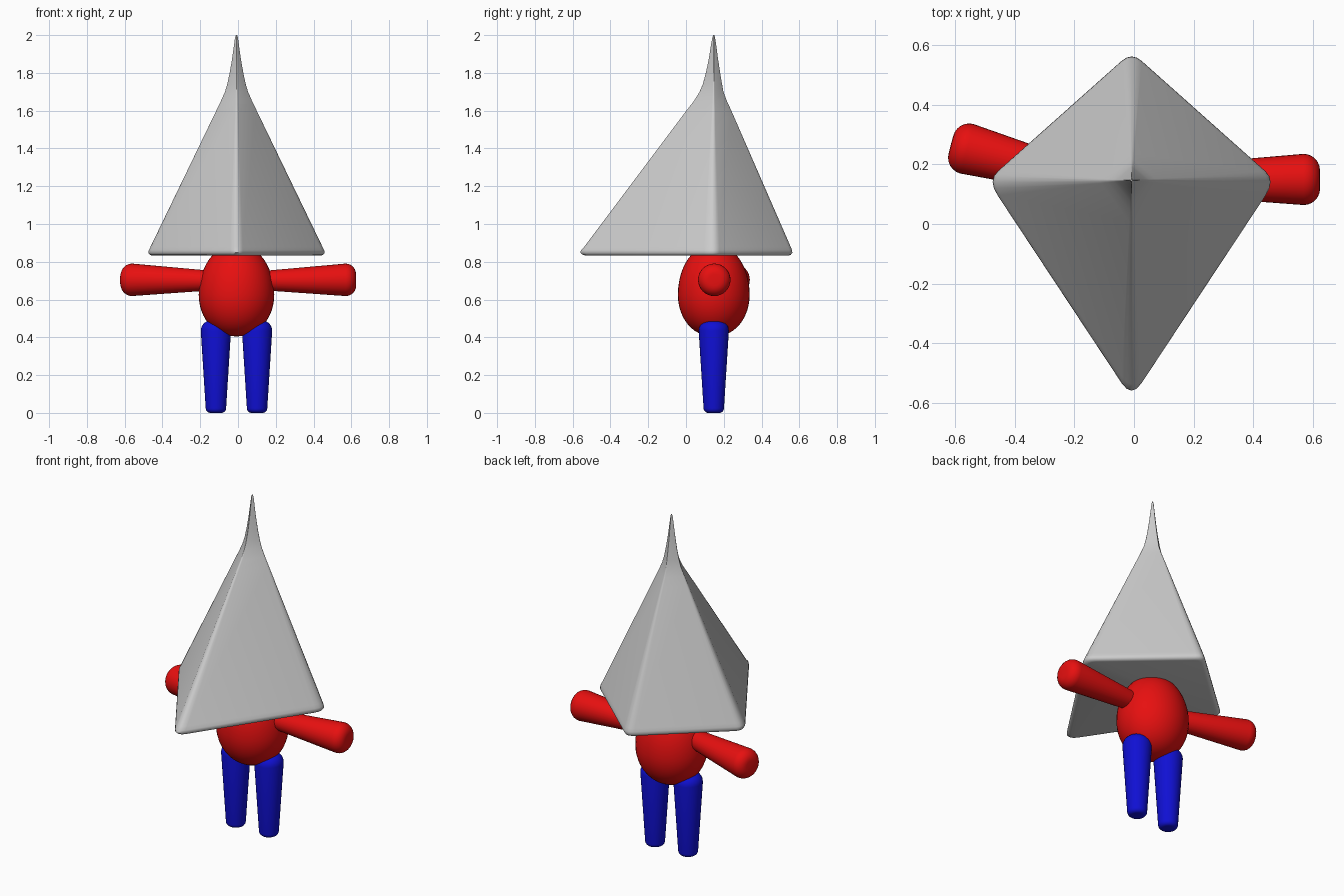
import bpy, bmesh, math
from mathutils import Vector

if "Cube" in bpy.data.objects:
    bpy.data.objects.remove(bpy.data.objects["Cube"])

AX, AY = -0.008, 0.147   # vertical axis of the figure


def material(name, rgb):
    m = bpy.data.materials.new(name)
    m.diffuse_color = (*rgb, 1)
    m.use_nodes = True
    m.node_tree.nodes["Principled BSDF"].inputs["Base Color"].default_value = m.diffuse_color
    return m


RED = material("red", (0.8, 0.005, 0.005))
BLUE = material("blue", (0.005, 0.005, 0.65))


def skin(name, rings, mat=None, angle=60):
    """Join closed rings of points into a capped, smooth solid."""
    bm = bmesh.new()
    loops = [[bm.verts.new(p) for p in r] for r in rings]
    n = len(loops[0])
    for a, b in zip(loops, loops[1:]):
        for i in range(n):
            bm.faces.new((a[i], a[(i + 1) % n], b[(i + 1) % n], b[i]))
    bm.faces.new(loops[0][::-1])
    bm.faces.new(loops[-1])
    bmesh.ops.recalc_face_normals(bm, faces=bm.faces)
    me = bpy.data.meshes.new(name)
    bm.to_mesh(me)
    bm.free()
    ob = bpy.data.objects.new(name, me)
    bpy.context.collection.objects.link(ob)
    if mat:
        me.materials.append(mat)
    bpy.ops.object.select_all(action='DESELECT')
    ob.select_set(True)
    bpy.context.view_layer.objects.active = ob
    bpy.ops.object.shade_smooth_by_angle(angle=math.radians(angle))
    return ob


def limb(name, start, end, r0, r1, round0, round1, mat, n=32, steps=6):
    """Tapered round bar with rounded ends."""
    start, end = Vector(start), Vector(end)
    length = (end - start).length
    q = (end - start).to_track_quat('Z', 'Y')
    prof = []
    for i in range(steps + 1):
        a = math.pi / 2 * i / steps
        prof.append((round0 * (1 - math.cos(a)), r0 - round0 * (1 - math.sin(a))))
    for i in range(steps + 1):
        a = math.pi / 2 * i / steps
        prof.append((length - round1 * (1 - math.cos(a)), r1 - round1 * (1 - math.sin(a))))
    prof = prof[:steps + 1] + prof[steps + 1:][::-1]
    rings = []
    for d, r in prof:
        r = max(r, 0.002)
        rings.append([start + q @ Vector((r * math.cos(t), r * math.sin(t), d))
                      for t in (2 * math.pi * k / n for k in range(n))])
    return skin(name, rings, mat)


# Body: egg with a fuller top hidden in the hat
rings = []
for i in range(25):
    a = -math.pi / 2 + math.pi * i / 24
    s, c = math.sin(a), max(math.cos(a), 0.005) ** 0.92
    z = 0.625 + s * (0.265 if s > 0 else 0.22)
    rings.append([(AX + 0.2 * c * math.cos(t), AY + 0.19 * c * math.sin(t), z)
                  for t in (2 * math.pi * k / 40 for k in range(40))])
skin("body", rings, RED)

# Arms: the left one swings back a little
limb("right_arm", (0.1, AY, 0.7), (0.625, 0.15, 0.705), 0.05, 0.086, 0.02, 0.055, RED)
limb("left_arm", (-0.1, 0.13, 0.7), (-0.615, 0.267, 0.705), 0.05, 0.086, 0.02, 0.055, RED)

# Legs
for side, name in ((-1, "left_leg"), (1, "right_leg")):
    x = AX + side * 0.109
    limb(name, (x, AY, 0), (x, AY, 0.49), 0.054, 0.08, 0.025, 0.055, BLUE)

# Hat: kite-shaped pyramid with a spire; columns are z, side, front, back reach
HAT = [(0.832, 0.44, 0.67, 0.39), (0.836, 0.458, 0.692, 0.407),
       (0.848, 0.467, 0.707, 0.416), (0.862, 0.464, 0.703, 0.414),
       (0.88, 0.455, 0.685, 0.407), (1.6, 0.107, 0.145, 0.093),
       (1.65, 0.083, 0.106, 0.07), (1.7, 0.061, 0.075, 0.051),
       (1.74, 0.049, 0.058, 0.044), (1.8, 0.036, 0.042, 0.034),
       (1.87, 0.024, 0.027, 0.023), (1.94, 0.014, 0.016, 0.014),
       (1.985, 0.008, 0.008, 0.007), (2.0, 0.003, 0.003, 0.003)]
CUT = 0.07
rings = []
for z, s, f, b in HAT:
    k = 1 / (1 - CUT / 2)
    kite = [Vector(p) * k for p in ((s, 0), (0, b), (-s, 0), (0, -f))]
    ring = []
    for i, c in enumerate(kite):
        p0 = c.lerp(kite[i - 1], CUT)
        p1 = c.lerp(kite[(i + 1) % 4], CUT)
        for j in range(5):
            t = j / 4
            p = p0.lerp(c, t).lerp(c.lerp(p1, t), t)
            ring.append((AX + p.x, AY + p.y, z))
    rings.append(ring)
skin("hat", rings)
